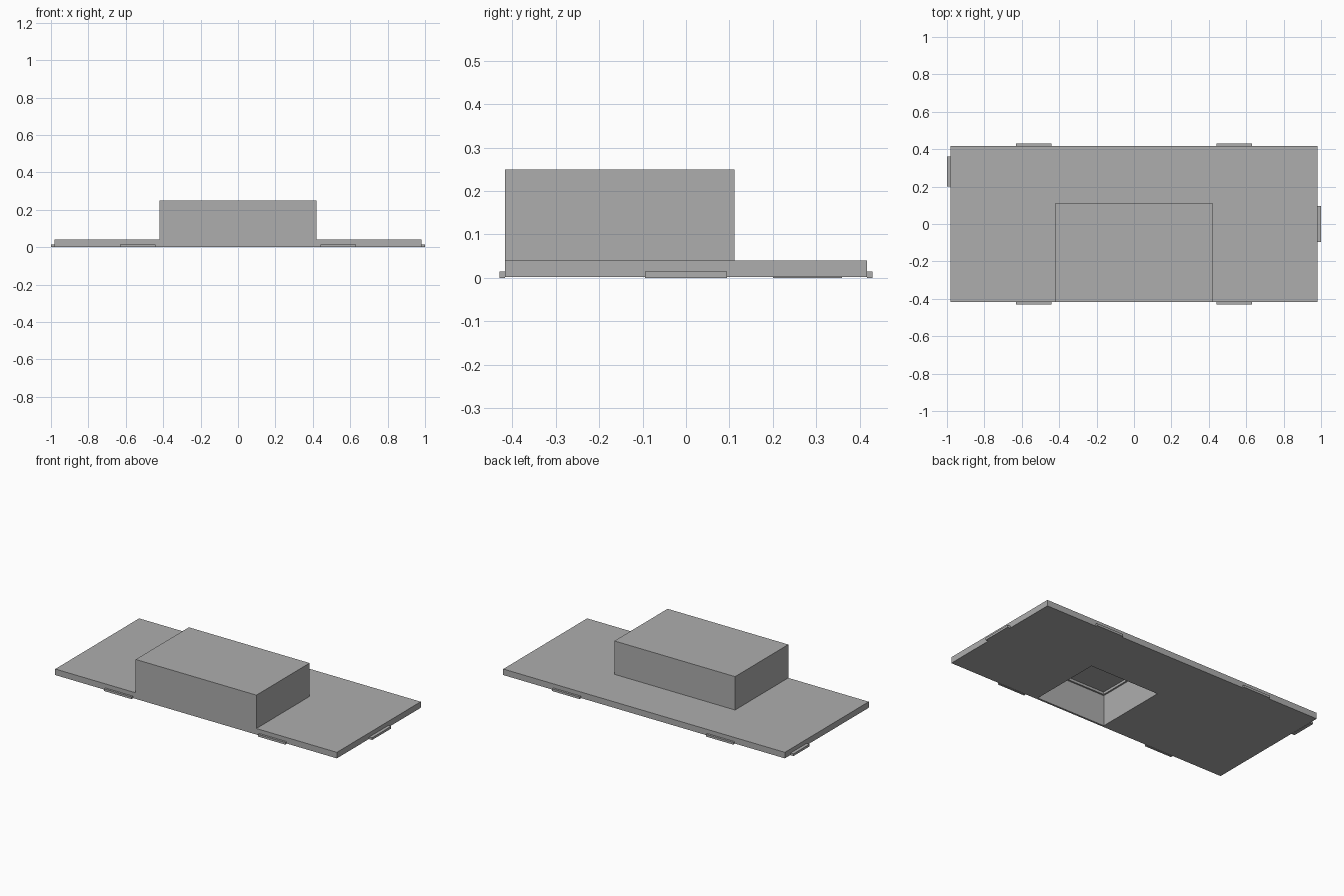
import bpy

cube = bpy.data.objects.get("Cube")
if cube:
    bpy.data.objects.remove(cube, do_unlink=True)

grey = bpy.data.materials.new("plain_grey")
grey.use_nodes = True
tone = (0.42, 0.42, 0.42, 1)
grey.diffuse_color = tone
grey.node_tree.nodes["Principled BSDF"].inputs["Base Color"].default_value = tone


def box(name, x, y, z):
    """Box spanning the given (low, high) pair on each axis."""
    bpy.ops.mesh.primitive_cube_add(size=1)
    ob = bpy.context.object
    ob.name = name
    spans = (x, y, z)
    for v in ob.data.vertices:
        v.co = [hi if c > 0 else lo for c, (lo, hi) in zip(v.co, spans)]
    ob.data.materials.append(grey)
    return ob


def boolean(target, other, operation):
    mod = target.modifiers.new(other.name, "BOOLEAN")
    mod.operation = operation
    mod.solver = "EXACT"
    mod.object = other
    bpy.context.view_layer.objects.active = target
    bpy.ops.object.modifier_apply(modifier=mod.name)
    bpy.data.objects.remove(other, do_unlink=True)


# Flat slab with a raised block flush with its front edge
FRONT = -0.417
body = box("base_and_block", (-0.98, 0.98), (FRONT, 0.417), (0.002, 0.04))
boolean(body, box("block", (-0.42, 0.42), (FRONT, 0.112), (0.02, 0.25)), "UNION")

# Recess open underneath, with a slightly stepped ceiling
boolean(body, box("recess", (-0.12, 0.36), (-0.405, 0.06), (-0.1, 0.195)), "DIFFERENCE")
boolean(body, box("recess_step", (-0.11, 0.35), (-0.395, 0.05), (0.15, 0.21)), "DIFFERENCE")

# Thin tabs along the long edges
TAB_Z = (0, 0.014)
for side, sx in (("left", 1), ("right", -1)):
    for end, sy in (("front", -1), ("back", 1)):
        box(f"{end}_{side}_tab", sorted((sx * 0.44, sx * 0.63)),
            sorted((sy * 0.417, sy * 0.43)), TAB_Z)

# Tabs on the short ends
box("left_end_tab", (0.98, 1), (-0.095, 0.095), TAB_Z)
box("right_end_tab", (-1, -0.98), (0.2, 0.36), TAB_Z)
